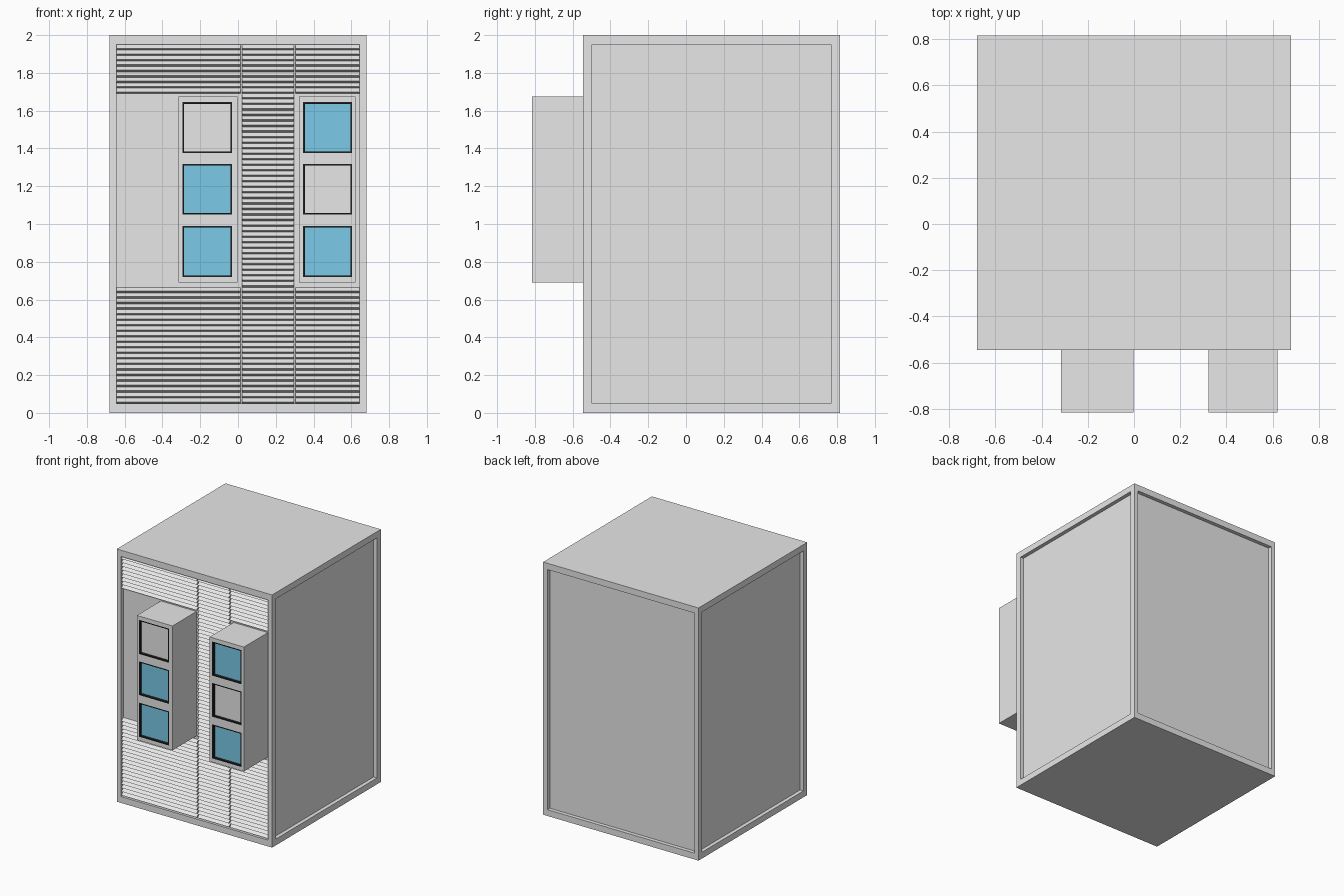
import bpy, bmesh
from mathutils import Vector

if "Cube" in bpy.data.objects:
    bpy.data.objects.remove(bpy.data.objects["Cube"])


def make_material(name, color):
    m = bpy.data.materials.new(name)
    m.use_nodes = True
    m.diffuse_color = color
    m.node_tree.nodes["Principled BSDF"].inputs["Base Color"].default_value = color
    return m


GREY = make_material("light grey", (0.8, 0.8, 0.8, 1))
BLUE = make_material("window blue", (0.2, 0.6, 0.81, 1))
DARK = make_material("frame black", (0.015, 0.015, 0.015, 1))

HALF_X, FRONT, BACK, TOP = 0.68, -0.545, 0.815, 2.0
BAY_FRONT = -0.815
RECESS = 0.03
PANEL_X, PANEL_Y, PANEL_Z = 0.643, 0.633, 0.95
MID_Y = (FRONT + BACK) / 2


def finish(bm, name, mats):
    mesh = bpy.data.meshes.new(name)
    bm.to_mesh(mesh)
    bm.free()
    for m in mats:
        mesh.materials.append(m)
    ob = bpy.data.objects.new(name, mesh)
    bpy.context.collection.objects.link(ob)


def box(bm, lo, hi):
    verts = bmesh.ops.create_cube(bm, size=1)["verts"]
    for v in verts:
        v.co = Vector([h if c > 0 else l for c, l, h in zip(v.co, lo, hi)])
    bm.normal_update()


def push_in(bm, face, depth):
    """Extrude a face inwards and return the recessed face."""
    n = face.normal.copy()
    new = bmesh.ops.extrude_discrete_faces(bm, faces=[face])["faces"][0]
    for v in new.verts:
        v.co -= n * depth
    return new


# Main block with a recessed panel on each of its four walls
bm = bmesh.new()
box(bm, (-HALF_X, FRONT, 0), (HALF_X, BACK, TOP))
for f in [f for f in bm.faces if abs(f.normal.z) < 0.5]:
    n = f.normal.copy()
    bmesh.ops.inset_individual(bm, faces=[f], thickness=0.04)
    for v in f.verts:
        v.co.z = 1 + (PANEL_Z if v.co.z > 1 else -PANEL_Z)
        if abs(n.y) > 0.5:
            v.co.x = PANEL_X if v.co.x > 0 else -PANEL_X
        else:
            v.co.y = MID_Y + (PANEL_Y if v.co.y > MID_Y else -PANEL_Y)
    f.normal_update()
    push_in(bm, f, RECESS)
finish(bm, "building_block", [GREY])


# Sloped cladding boards: one prism per board across a rectangle of the front
def cladding(name, x0, x1, z0, z1):
    bm = bmesh.new()
    count = round((z1 - z0) / 0.029)
    pitch = (z1 - z0) / count
    wall, lip = FRONT + RECESS, FRONT + 0.005
    for i in range(count):
        z = z0 + i * pitch
        profile = [(wall, z), (lip, z + pitch * 0.3), (wall, z + pitch)]
        ends = [[bm.verts.new((x, y, h)) for y, h in profile] for x in (x0, x1)]
        bm.faces.new(ends[0])
        bm.faces.new(ends[1])
        for k in range(3):
            j = (k + 1) % 3
            bm.faces.new((ends[0][k], ends[0][j], ends[1][j], ends[1][k]))
    bmesh.ops.recalc_face_normals(bm, faces=bm.faces)
    finish(bm, name, [GREY])


GAP = 0.004
LEFT_JOINT, RIGHT_JOINT = 0.018, 0.3
columns = {
    "right": (-PANEL_X, LEFT_JOINT - GAP),
    "middle": (LEFT_JOINT + GAP, RIGHT_JOINT - GAP),
    "left": (RIGHT_JOINT + GAP, PANEL_X),
}
rows = {"lower": (0.05, 0.665), "middle": (0.665, 1.69), "upper": (1.69, 1.95)}
for row, (z0, z1) in rows.items():
    for col, (x0, x1) in columns.items():
        if row != "middle" or col == "middle":
            cladding(f"{row}_cladding_{col}", x0, x1, z0, z1)


# Projecting bays with three framed, recessed windows each
WINDOWS_Z = [(0.72, 0.99), (1.05, 1.317), (1.375, 1.645)]


def front_faces(bm):
    return [f for f in bm.faces if f.normal.y < -0.5]


def window_face(bm, x0, x1, z0, z1):
    for f in front_faces(bm):
        c = f.calc_center_median()
        if x0 < c.x < x1 and z0 < c.z < z1:
            return f


def bay(name, x0, x1, wx0, wx1, panes):
    bm = bmesh.new()
    box(bm, (x0, BAY_FRONT, 0.69), (x1, FRONT + RECESS, 1.675))
    cuts = [((wx, 0, 0), (1, 0, 0)) for wx in (wx0, wx1)]
    cuts += [((0, 0, z), (0, 0, 1)) for pair in WINDOWS_Z for z in pair]
    for co, no in cuts:
        front = front_faces(bm)
        geom = front + list({e for f in front for e in f.edges})
        geom += list({v for f in front for v in f.verts})
        bmesh.ops.bisect_plane(bm, geom=geom, plane_co=co, plane_no=no)
        bm.normal_update()
    for (z0, z1), pane in zip(WINDOWS_Z, panes):
        f = window_face(bm, wx0, wx1, z0, z1)
        rim = bmesh.ops.inset_individual(bm, faces=[f], thickness=0.012)
        for r in rim["faces"]:
            r.material_index = 2
        f.normal_update()
        glass = push_in(bm, f, 0.02)
        for e in glass.edges:
            for side in e.link_faces:
                side.material_index = 2
        glass.material_index = pane
    finish(bm, name, [GREY, BLUE, DARK])


# Panes run from bottom to top: 1 is blue glass, 0 is a blank panel
bay("right_window_bay", -0.315, -0.003, -0.295, -0.032, (1, 1, 0))
bay("left_window_bay", 0.322, 0.622, 0.345, 0.603, (1, 0, 1))
